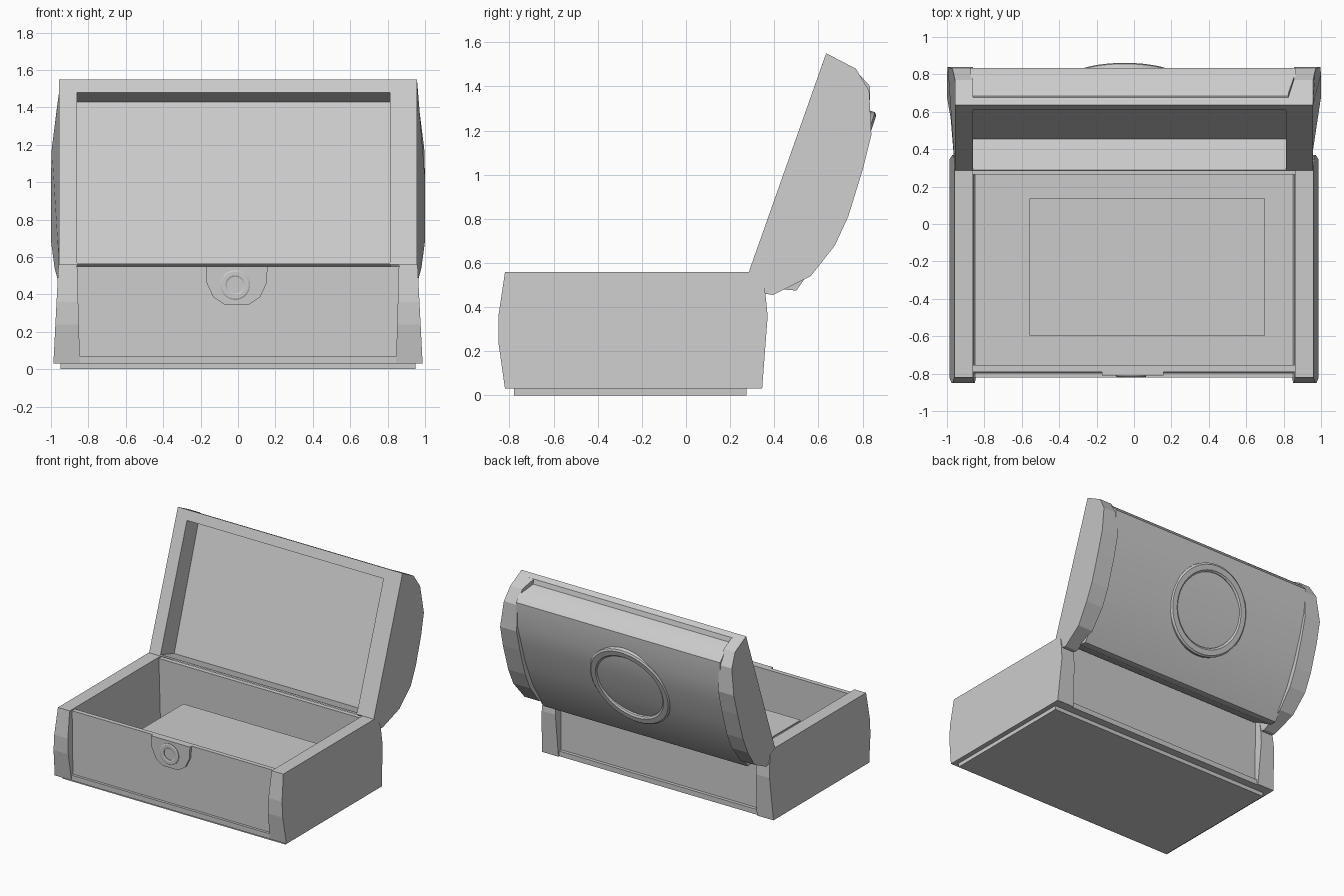
import bpy, bmesh, math
from mathutils import Matrix, Vector

if "Cube" in bpy.data.objects:
    bpy.data.objects.remove(bpy.data.objects["Cube"])


def finish(name, bm, smooth=False):
    bmesh.ops.recalc_face_normals(bm, faces=bm.faces)
    me = bpy.data.meshes.new(name)
    bm.to_mesh(me)
    bm.free()
    ob = bpy.data.objects.new(name, me)
    bpy.context.collection.objects.link(ob)
    if smooth:
        bpy.ops.object.select_all(action='DESELECT')
        ob.select_set(True)
        bpy.context.view_layer.objects.active = ob
        bpy.ops.object.shade_smooth_by_angle(angle=math.radians(28))
    return ob


def prism(name, profile, xa, xb, smooth=False):
    """Loft a y-z profile across x; xa / xb are numbers or functions of (y, z)."""
    fa = xa if callable(xa) else lambda y, z: xa
    fb = xb if callable(xb) else lambda y, z: xb
    bm = bmesh.new()
    a = [bm.verts.new((fa(y, z), y, z)) for y, z in profile]
    b = [bm.verts.new((fb(y, z), y, z)) for y, z in profile]
    n = len(profile)
    for i in range(n):
        j = (i + 1) % n
        bm.faces.new((a[i], a[j], b[j], b[i]))
    bm.faces.new(a)
    bm.faces.new(b[::-1])
    return finish(name, bm, smooth)


def box(name, x0, x1, y0, y1, z0, z1):
    return prism(name, [(y0, z0), (y1, z0), (y1, z1), (y0, z1)], x0, x1)


def ring(name, r_out, r_in, depth, lip, center, tilt, sides=32):
    """Bevelled ring; its axis points along -y before tilting about x."""
    w = (r_out - r_in) * .2
    section = [(r_in, depth), (r_in, 0), (r_in + w, -lip), (r_out - w, -lip), (r_out, 0), (r_out, depth)]
    bm = bmesh.new()
    loops = []
    for k in range(sides):
        t = 2 * math.pi * k / sides
        loops.append([bm.verts.new((r * math.cos(t), d, r * math.sin(t))) for r, d in section])
    for k in range(sides):
        p, q = loops[k], loops[(k + 1) % sides]
        for i in range(len(section)):
            j = (i + 1) % len(section)
            bm.faces.new((p[i], p[j], q[j], q[i]))
    bm.transform(Matrix.Translation(Vector(center)) @ Matrix.Rotation(tilt, 4, 'X'))
    return finish(name, bm, True)


# Base end walls, slightly bulged front and back, wider at the bottom
end_profile = [(-.82, .03), (-.85, .24), (-.85, .36), (-.82, .56), (.285, .56),
               (.345, .535), (.36, .46), (.37, .36), (.345, .03)]
for side, s in (("left", -1), ("right", 1)):
    prism("base_end_" + side, end_profile,
          lambda y, z, s=s: s * (.845 + .015 * (z - .03) / .53),
          lambda y, z, s=s: s * (.987 - .027 * (z - .03) / .53))

# Base front and back walls with a bottom ledge, floor and foot
prism("base_front", [(-.82, .03), (-.82, .07), (-.80, .07), (-.79, .55), (-.755, .55), (-.755, .03)],
      -.86, .86)
prism("base_back", [(.335, .03), (.335, .07), (.31, .07), (.30, .55), (.265, .55), (.265, .03)],
      -.86, .86)
box("base_floor", -.86, .86, -.77, .28, .03, .07)
box("foot", -.95, .95, -.78, .275, 0, .035)

# Raised sheet inside the chest
box("contents_sheet", -.56, .70, -.595, .135, .32, .33)

# Lid end caps, flaring outward around the arc
arc = [(.77, 1.48), (.83, 1.38), (.84, 1.18), (.80, 1.02), (.735, .81),
       (.675, .68), (.565, .54), (.395, .455), (.36, .46)]
cap_profile = [(.285, .56), (.635, 1.55)] + arc


def chord_depth(y, z):
    return max(0, (y - .285) * .943 - (z - .56) * .333)


def flare(y, z):
    return .957 + .043 * max(0, min(1, (chord_depth(y, z) - .2) / .13))


prism("lid_end_left", cap_profile, -.862, lambda y, z: -flare(y, z))
prism("lid_end_right", cap_profile,
      lambda y, z: .812 if chord_depth(y, z) < .05 else .855, flare)

# Lid shell: curved outside, flat recessed panel inside
outer = [(.285, .56), (.635, 1.55), (.675, 1.53), (.685, 1.495), (.785, 1.455), (.835, 1.40),
         (.828, 1.22), (.785, 1.06), (.72, .87), (.64, .69), (.525, .51), (.50, .475),
         (.44, .48), (.345, .535)]
inner = [(.29, .568), (.455, .515), (.755, 1.43), (.61, 1.48)]
prism("lid_shell", outer[1:] + [outer[0]] + inner, -.875, .865, True)

# Ring ornament on the lid back
ring("lid_ring", .335, .27, .05, .01, (-.05, .75, .965), math.pi - math.radians(18.5), 40)

# Lock plate and its ring
half = [(.165, .55), (.16, .46), (.125, .385), (.065, .345)]
outline = half + [(-x, z) for x, z in reversed(half)]
bm = bmesh.new()
plate = bm.faces.new([bm.verts.new((x - .007, -.775, z)) for x, z in outline])
out = bmesh.ops.extrude_face_region(bm, geom=[plate])
bmesh.ops.translate(bm, vec=(0, -.036, 0),
                    verts=[v for v in out["geom"] if isinstance(v, bmesh.types.BMVert)])
finish("lock_plate", bm)
ring("lock_ring", .08, .045, .02, .004, (-.015, -.816, .45), 0, 24)
